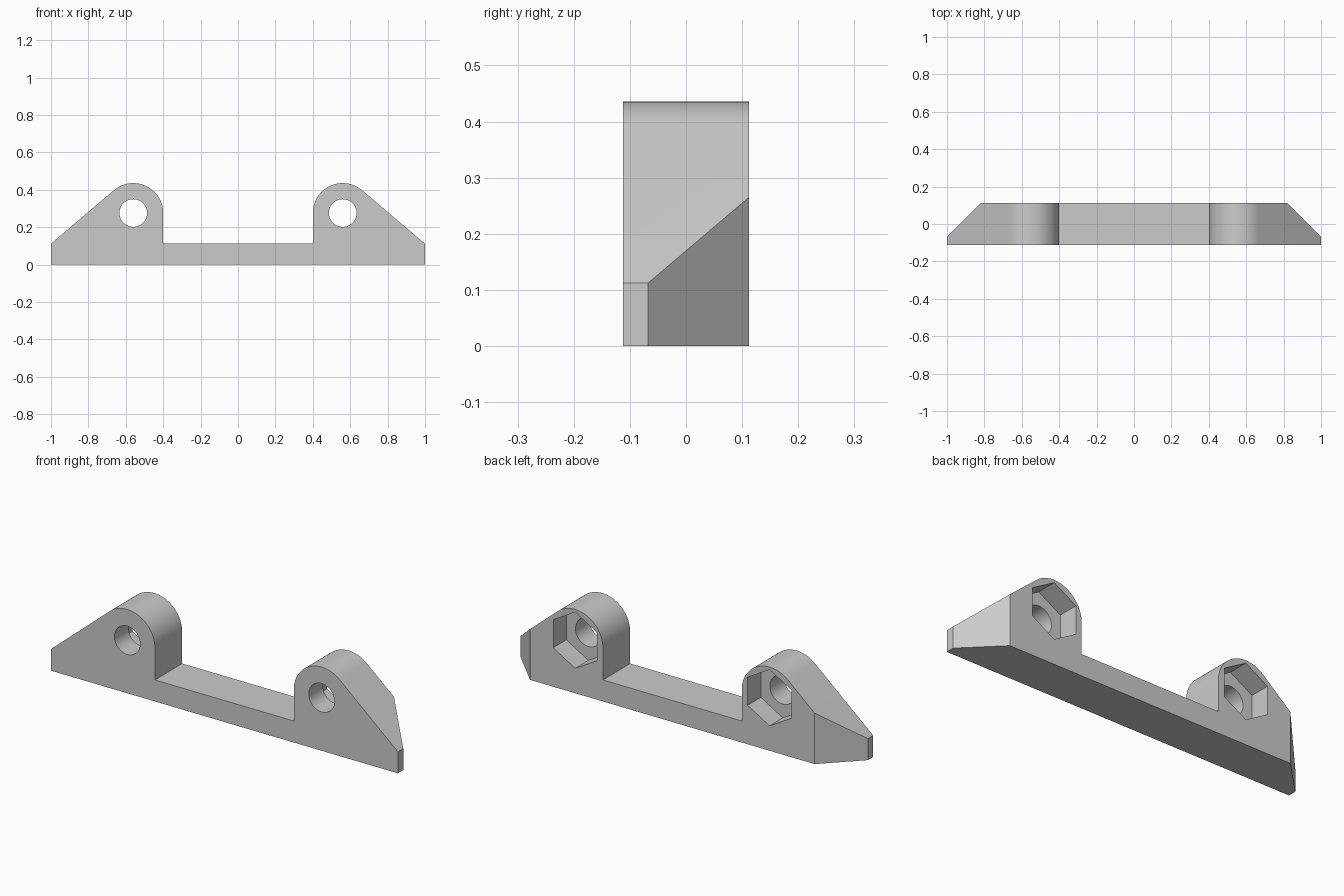
import bpy, bmesh, math
from mathutils import Vector

cube = bpy.data.objects.get("Cube")
if cube:
    bpy.data.objects.remove(cube, do_unlink=True)

HALF_DEPTH = 0.112
BAR_HEIGHT = 0.112
BOSS = Vector((0.56, 0.276))
BOSS_RADIUS = 0.16
HOLE_RADIUS = 0.074
NUT_RADIUS = 0.146

grey = bpy.data.materials.new("plain grey")
grey.use_nodes = True
grey.diffuse_color = (0.6, 0.6, 0.6, 1)
grey.node_tree.nodes["Principled BSDF"].inputs["Base Color"].default_value = grey.diffuse_color


def arc(centre, radius, start, end, steps):
    angles = [start + (end - start) * i / steps for i in range(steps + 1)]
    return [(centre[0] + radius * math.cos(a), centre[1] + radius * math.sin(a)) for a in angles]


def prism(bm, outline, y0, y1):
    """Extrude an (x, z) outline along y."""
    face = bm.faces.new([bm.verts.new((x, y0, z)) for x, z in outline])
    ext = bmesh.ops.extrude_face_region(bm, geom=[face])["geom"]
    bmesh.ops.translate(bm, vec=(0, y1 - y0, 0),
                        verts=[v for v in ext if isinstance(v, bmesh.types.BMVert)])
    bmesh.ops.recalc_face_normals(bm, faces=bm.faces[:])


def make_object(name, bm):
    mesh = bpy.data.meshes.new(name)
    bm.to_mesh(mesh)
    bm.free()
    mesh.materials.append(grey)
    obj = bpy.data.objects.new(name, mesh)
    bpy.context.collection.objects.link(obj)
    return obj


# Bracket outline: sloped shoulder tangent to the rounded boss, then the low bar
tip = Vector((1.0, BAR_HEIGHT))
to_tip = tip - BOSS
tangent = math.atan2(to_tip.y, to_tip.x) + math.acos(BOSS_RADIUS / to_tip.length)
right = [(1.0, 0.0), tuple(tip)] + arc(BOSS, BOSS_RADIUS, tangent, math.pi, 40)
right.append((BOSS.x - BOSS_RADIUS, BAR_HEIGHT))
outline = right + [(-x, z) for x, z in reversed(right)]

bm = bmesh.new()
prism(bm, outline, -HALF_DEPTH, HALF_DEPTH)

# Slanted cuts on the rear corners
for side in (1, -1):
    cut = bmesh.ops.bisect_plane(bm, geom=bm.verts[:] + bm.edges[:] + bm.faces[:],
                                 plane_co=(side, -0.068, 0), plane_no=(side, 1, 0),
                                 clear_outer=True)["geom_cut"]
    bmesh.ops.contextual_create(bm, geom=[e for e in cut if isinstance(e, bmesh.types.BMEdge)])
bmesh.ops.recalc_face_normals(bm, faces=bm.faces[:])
bracket = make_object("mounting_bracket", bm)

# Through holes, then hexagonal nut pockets open at the back
for side, label in ((1, "left"), (-1, "right")):
    centre = (side * BOSS.x, BOSS.y)
    for part, radius, sides, y0, turn in (("hole", HOLE_RADIUS, 48, -0.3, 0),
                                          ("nut_pocket", NUT_RADIUS, 6, 0.004, math.pi / 6)):
        bm = bmesh.new()
        prism(bm, arc(centre, radius, turn, turn + math.tau, sides)[:-1], y0, 0.3)
        cutter = make_object(f"{label}_{part}_cutter", bm)
        cutter.hide_render = True
        mod = bracket.modifiers.new(f"{label} {part}", "BOOLEAN")
        mod.operation = "DIFFERENCE"
        mod.solver = "EXACT"
        mod.object = cutter

# Apply the cuts and drop the cutters
bpy.context.view_layer.update()
graph = bpy.context.evaluated_depsgraph_get()
bracket_mesh = bpy.data.meshes.new_from_object(bracket.evaluated_get(graph))
cutters = [m.object for m in bracket.modifiers]
bracket.modifiers.clear()
bracket.data = bracket_mesh
for cutter in cutters:
    bpy.data.objects.remove(cutter, do_unlink=True)

# Smooth curved surfaces, crisp edges elsewhere
bpy.ops.object.select_all(action="DESELECT")
bracket.select_set(True)
bpy.context.view_layer.objects.active = bracket
bpy.ops.object.shade_smooth_by_angle(angle=math.radians(20))
